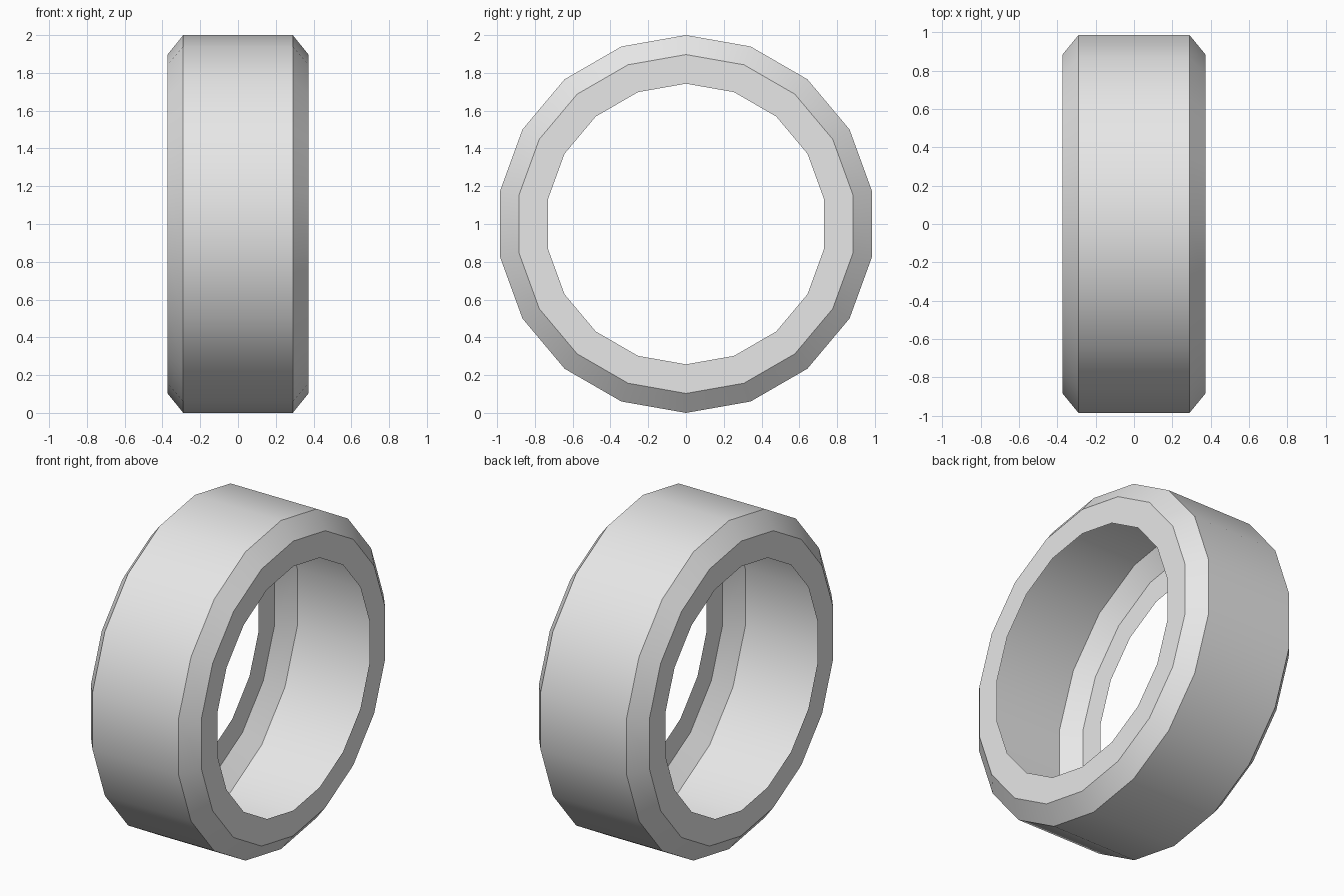
import bpy, bmesh
from math import radians, tau
from mathutils import Vector

cube = bpy.data.objects.get("Cube")
if cube:
    bpy.data.objects.remove(cube, do_unlink=True)

SIDES = 18

grey = bpy.data.materials.new("light_grey")
grey.use_nodes = True
colour = (0.8, 0.8, 0.8, 1)
grey.diffuse_color = colour
grey.node_tree.nodes["Principled BSDF"].inputs["Base Color"].default_value = colour

# Tyre section as (x, radius): side wall, shoulder, tread, mirrored to the other side
half = [(-0.373, 0.743), (-0.373, 0.897), (-0.29, 1.0)]
profile = half + [(-x, r) for x, r in reversed(half)]

# Open, hollow tyre shell turned around the x axis
bm = bmesh.new()
verts = [bm.verts.new((x, 0, r)) for x, r in profile]
edges = [bm.edges.new(pair) for pair in zip(verts, verts[1:])]
bmesh.ops.spin(bm, geom=verts + edges, cent=Vector(), axis=(1, 0, 0),
               angle=tau, steps=SIDES, use_merge=True)
bmesh.ops.remove_doubles(bm, verts=bm.verts, dist=0.0005)
bmesh.ops.recalc_face_normals(bm, faces=bm.faces)

# Make sure the tread faces away from the axle
tread = max(bm.faces, key=lambda f: f.calc_center_median().z)
if tread.normal.z < 0:
    bmesh.ops.reverse_faces(bm, faces=bm.faces)

mesh = bpy.data.meshes.new("tyre")
bm.to_mesh(mesh)
bm.free()
mesh.materials.append(grey)
tyre = bpy.data.objects.new("tyre", mesh)
tyre.location.z = 1
bpy.context.collection.objects.link(tyre)

# Smooth around the tyre, crisp at the shoulders
bpy.ops.object.select_all(action="DESELECT")
tyre.select_set(True)
bpy.context.view_layer.objects.active = tyre
bpy.ops.object.shade_smooth_by_angle(angle=radians(30))
